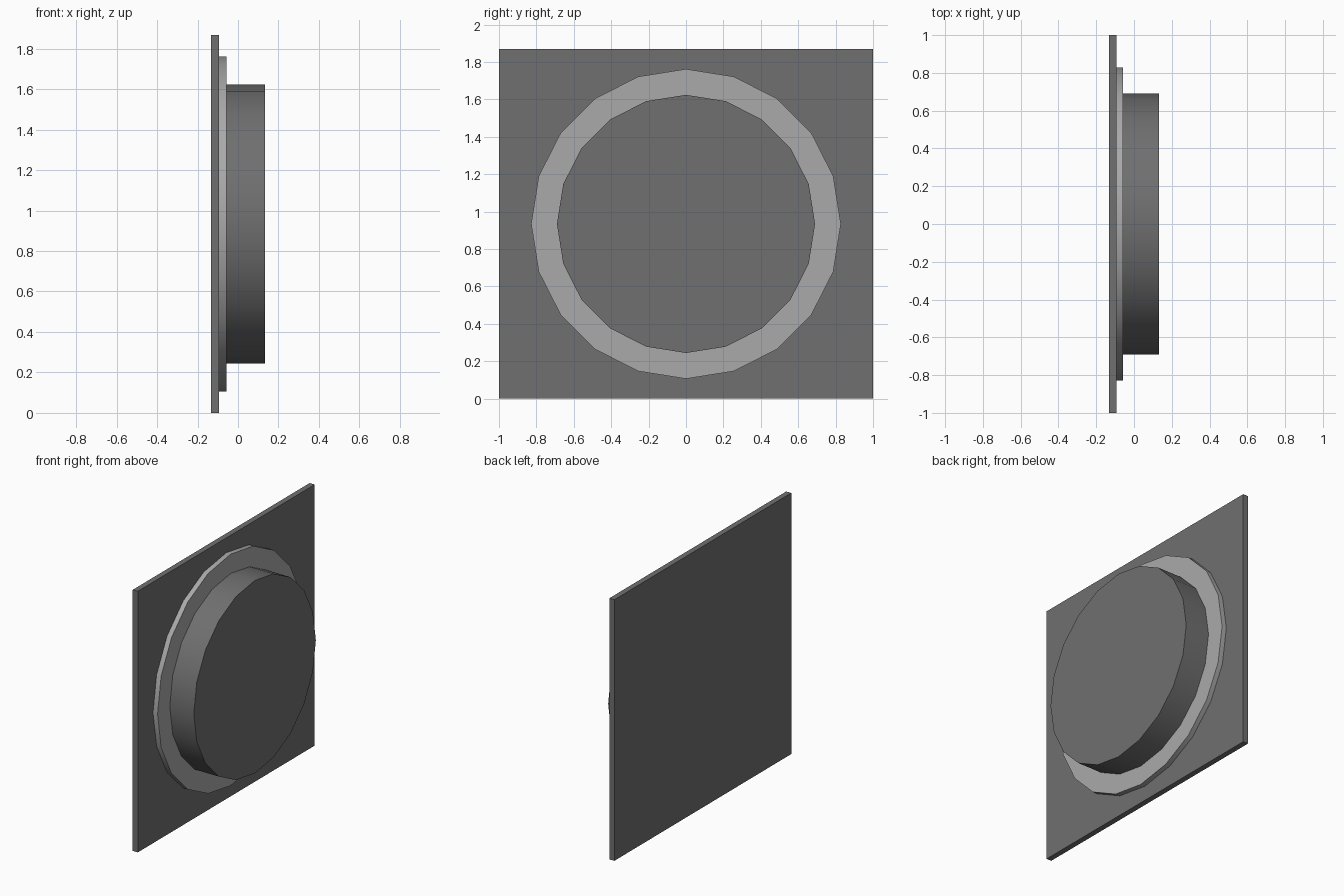
import bpy, math

if "Cube" in bpy.data.objects:
    bpy.data.objects.remove(bpy.data.objects["Cube"])

CENTRE_Z = 0.934
SIDES = 20


def grey(name, value):
    mat = bpy.data.materials.new(name)
    mat.diffuse_color = (value, value, value, 1)
    mat.use_nodes = True
    mat.node_tree.nodes["Principled BSDF"].inputs["Base Color"].default_value = mat.diffuse_color
    return mat


def disc(name, radius, x0, x1, mat):
    # Low-sided cylinder lying along x, with a corner at the top
    bpy.ops.mesh.primitive_cylinder_add(
        vertices=SIDES, radius=radius, depth=x1 - x0,
        location=((x0 + x1) / 2, 0, CENTRE_Z), rotation=(0, math.pi / 2, 0))
    ob = bpy.context.object
    ob.name = name
    bpy.ops.object.transform_apply(location=False, rotation=True, scale=True)
    bpy.ops.object.shade_smooth_by_angle(angle=math.radians(30))
    ob.data.materials.append(mat)
    return ob


dark = grey("dark_grey", 0.16)
mid = grey("mid_grey", 0.40)

# Square mounting plate
bpy.ops.mesh.primitive_cube_add(size=1, location=(-0.113, 0, CENTRE_Z))
plate = bpy.context.object
plate.name = "back_plate"
plate.scale = (0.04, 2.0, 2 * CENTRE_Z)
bpy.ops.object.transform_apply(location=False, rotation=False, scale=True)
plate.data.materials.append(dark)

# Thin light flange around the raised disc
disc("flange_ring", 0.828, -0.093, -0.057, mid)

# Thick raised disc
disc("raised_disc", 0.69, -0.057, 0.133, dark)
